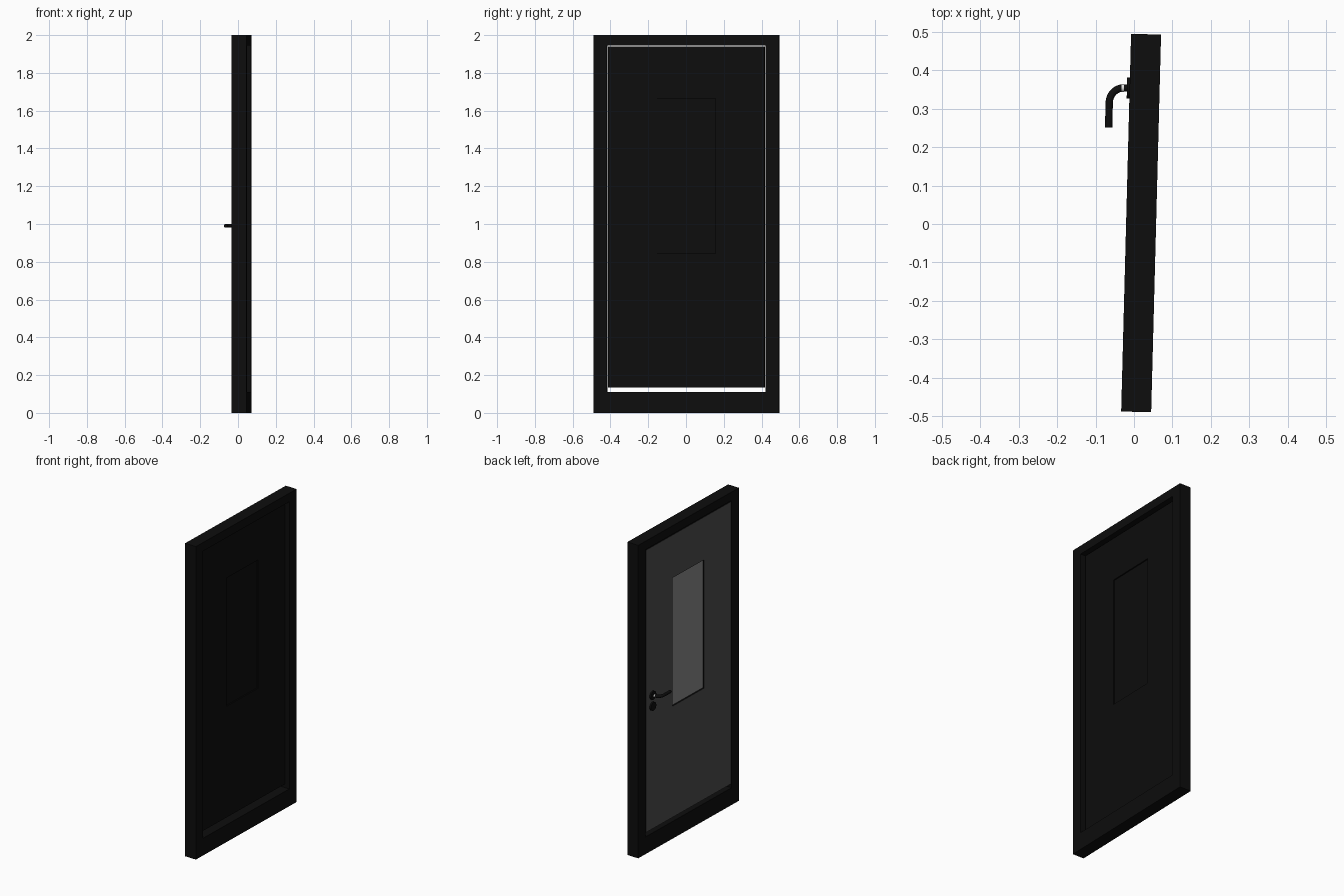
import bpy, bmesh, math

if "Cube" in bpy.data.objects:
    bpy.data.objects.remove(bpy.data.objects["Cube"])

ANGLE = math.radians(-1.5)      # the whole door stands slightly turned
CENTRE = (0.0185, 0.0025, 0)
FACE = -0.039                   # local x of the handle-side surface


def material(name, r, g, b):
    m = bpy.data.materials.new(name)
    m.diffuse_color = (r, g, b, 1)
    m.use_nodes = True
    m.node_tree.nodes["Principled BSDF"].inputs["Base Color"].default_value = m.diffuse_color
    return m


BLACK = material("black paint", 0.004, 0.004, 0.004)
GREY = material("grey paint", 0.075, 0.075, 0.075)
GLASS = material("pale grey glass", 0.25, 0.25, 0.25)
METAL = material("light metal", 0.75, 0.75, 0.75)


def place(ob, mats):
    ob.location = CENTRE
    ob.rotation_euler.z = ANGLE
    for m in mats:
        ob.data.materials.append(m)
    return ob


def slab(name, x0, x1, outer, hole=None, mats=(BLACK,)):
    """Upright slab, optionally with a rectangular hole. Rect = y0, z0, y1, z1.
    A second material goes on the faces towards the handle side."""
    bm = bmesh.new()

    def ring(r, x):
        y0, z0, y1, z1 = r
        return [bm.verts.new((x, y, z)) for y, z in ((y0, z0), (y1, z0), (y1, z1), (y0, z1))]

    a, b = ring(outer, x0), ring(outer, x1)
    loops = [(a, b)]
    if hole:
        c, d = ring(hole, x0), ring(hole, x1)
        loops += [(b, d), (d, c), (c, a)]
    else:
        bm.faces.new(a)
        bm.faces.new(b)
    for p, q in loops:
        for i in range(4):
            j = (i + 1) % 4
            bm.faces.new((p[i], p[j], q[j], q[i]))
    bmesh.ops.recalc_face_normals(bm, faces=bm.faces)
    if len(mats) > 1:
        for f in bm.faces:
            f.material_index = 1 if f.normal.x < -0.5 else 0
    me = bpy.data.meshes.new(name)
    bm.to_mesh(me)
    bm.free()
    ob = bpy.data.objects.new(name, me)
    bpy.context.collection.objects.link(ob)
    return place(ob, mats)


def disc(name, x0, x1, y, z, radius, mat):
    """Short cylinder lying along x."""
    bpy.ops.mesh.primitive_cylinder_add(vertices=32, radius=radius, depth=x1 - x0)
    ob = bpy.context.object
    ob.name = name
    for v in ob.data.vertices:
        px, py, pz = v.co
        v.co = (pz + (x0 + x1) / 2, py + y, -px + z)
    bpy.ops.object.shade_smooth_by_angle(angle=math.radians(40))
    return place(ob, [mat])


# Frame, door leaf and window
slab("door_frame", FACE, 0.039, (-0.491, 0, 0.491, 2), (-0.42, 0.11, 0.42, 1.945))
window = (-0.155, 0.845, 0.155, 1.665)
slab("door_leaf", FACE + 0.002, 0.010, (-0.414, 0.135, 0.414, 1.939), window, (BLACK, GREY))
slab("window_pane", FACE + 0.012, 0.002, window, None, (BLACK, GLASS))

# Round plates for the handle and the lock
HY, HZ = 0.35, 0.99
disc("handle_plate", FACE - 0.007, FACE + 0.003, HY, HZ, 0.027, BLACK)
disc("lock_plate", FACE - 0.007, FACE + 0.003, HY, HZ - 0.07, 0.027, BLACK)
disc("handle_collar", FACE - 0.021, FACE - 0.015, HY, HZ, 0.0102, METAL)

# Bent lever handle: out of the plate, round a quarter turn, then along the door
R = 0.038
bend_x = FACE - 0.014
path = [(FACE, HY)]
for i in range(13):
    t = math.pi / 2 * i / 12
    path.append((bend_x - R * math.sin(t), HY - R + R * math.cos(t)))
path.append((bend_x - R, 0.246))
curve = bpy.data.curves.new("lever_handle", 'CURVE')
curve.dimensions = '3D'
curve.bevel_depth = 0.0095
curve.bevel_resolution = 4
curve.use_fill_caps = True
spline = curve.splines.new('POLY')
spline.points.add(len(path) - 1)
for p, (x, y) in zip(spline.points, path):
    p.co = (x, y, HZ, 1)
lever = bpy.data.objects.new("lever_handle", curve)
bpy.context.collection.objects.link(lever)
place(lever, [BLACK])
